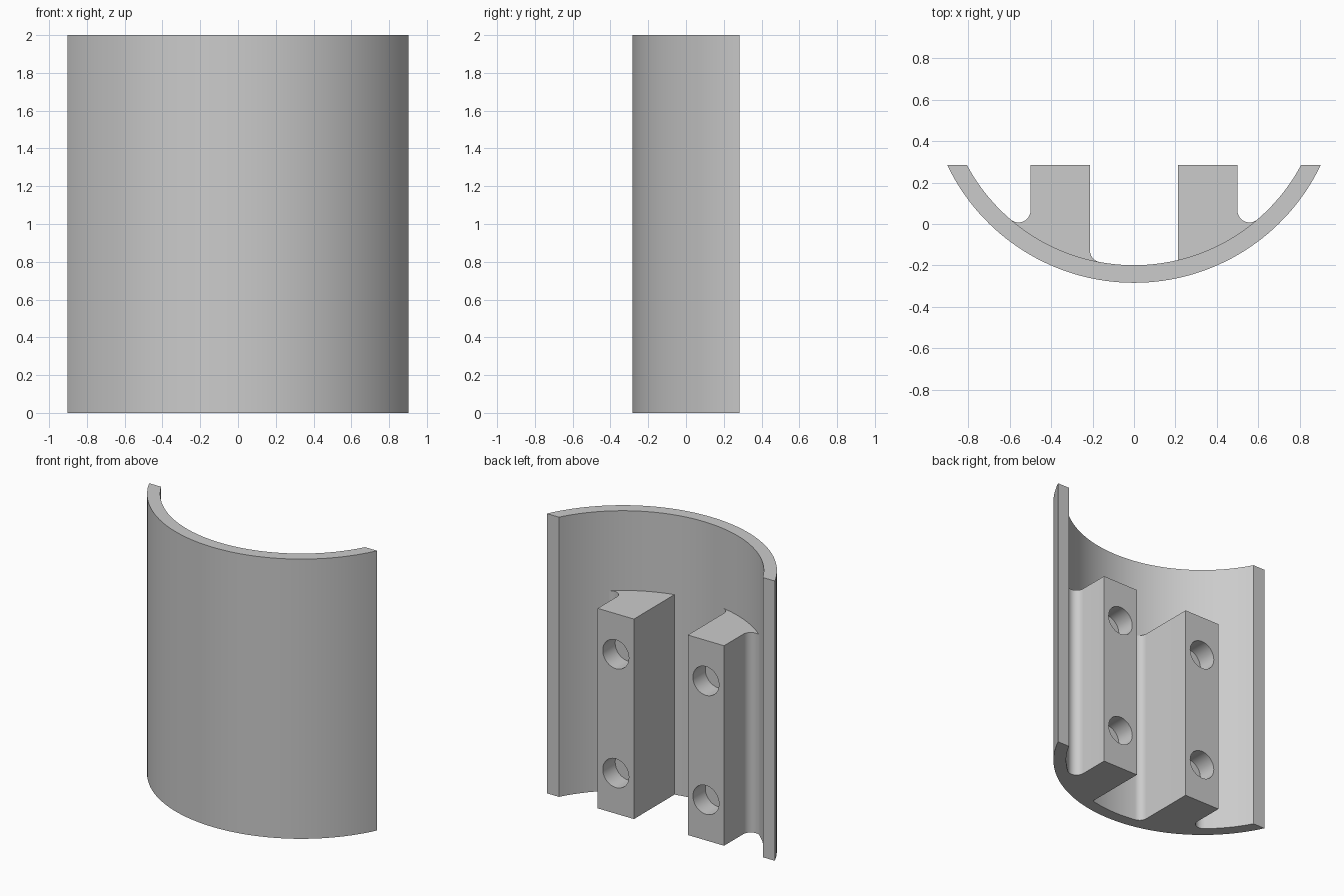
import bpy, bmesh, math

default = bpy.data.objects.get("Cube")
if default:
    bpy.data.objects.remove(default, do_unlink=True)

HEIGHT, BLOCK_HEIGHT = 2.0, 1.43
BACK = 0.284                 # flat rear plane
OUTER, INNER = 1.0, 0.915    # shell radii
CY = OUTER - BACK            # arc centre on the y axis
FILLET, SINK = 0.058, 0.015

grey = bpy.data.materials.new("plain_grey")
grey.use_nodes = True
colour = (0.6, 0.6, 0.6, 1)
grey.diffuse_color = colour
grey.node_tree.nodes["Principled BSDF"].inputs["Base Color"].default_value = colour


def arc(cx, cy, radius, start, end, steps):
    angles = [start + (end - start) * i / steps for i in range(steps + 1)]
    return [(cx + radius * math.cos(a), cy + radius * math.sin(a)) for a in angles]


def extrude_profile(name, points, height):
    bm = bmesh.new()
    face = bm.faces.new([bm.verts.new((x, y, 0)) for x, y in points])
    top = bmesh.ops.extrude_face_region(bm, geom=[face])["geom"]
    verts = [v for v in top if isinstance(v, bmesh.types.BMVert)]
    bmesh.ops.translate(bm, verts=verts, vec=(0, 0, height))
    bmesh.ops.recalc_face_normals(bm, faces=bm.faces)
    mesh = bpy.data.meshes.new(name)
    bm.to_mesh(mesh)
    bm.free()
    obj = bpy.data.objects.new(name, mesh)
    bpy.context.collection.objects.link(obj)
    mesh.materials.append(grey)
    return obj


def select_only(obj):
    bpy.ops.object.select_all(action="DESELECT")
    obj.select_set(True)
    bpy.context.view_layer.objects.active = obj


def smooth(obj):
    select_only(obj)
    bpy.ops.object.shade_smooth_by_angle(angle=math.radians(25))


def block_side(x, away, filleted):
    """Side profile from the wall upward start, plus its angle on the wall."""
    if not filleted:
        y = CY - math.sqrt((INNER + SINK) ** 2 - x * x)
        return [], math.atan2(y - CY, x)
    cx = x + away * FILLET
    cy = CY - math.sqrt((INNER - FILLET) ** 2 - cx * cx)
    end = math.atan2(cy - CY, cx)
    start = -math.pi if away > 0 else 0
    return arc(cx, cy, FILLET, start, end, 12), end


def mounting_block(name, left, right, left_fillet, right_fillet):
    left_curve, a0 = block_side(left, -1, left_fillet)
    right_curve, a1 = block_side(right, 1, right_fillet)
    foot = arc(0, CY, INNER + SINK, a0, a1, 16)
    points = [(right, BACK), (left, BACK)] + left_curve + foot + right_curve[::-1]
    block = extrude_profile(name, points, BLOCK_HEIGHT)
    # Two blind screw holes in the rear face
    for z in (0.29, 1.14):
        bpy.ops.mesh.primitive_cylinder_add(
            vertices=48, radius=0.103, depth=0.28,
            location=((left + right) / 2, BACK, z), rotation=(math.pi / 2, 0, 0))
        cutter = bpy.context.object
        cutter.name = "hole_cutter"
        cutter.hide_render = True
        cutter.data.materials.append(grey)
        select_only(block)
        cut = block.modifiers.new("screw_hole", "BOOLEAN")
        cut.operation, cut.solver, cut.object = "DIFFERENCE", "EXACT", cutter
        bpy.ops.object.modifier_apply(modifier=cut.name)
        bpy.data.objects.remove(cutter, do_unlink=True)
    smooth(block)


# Curved shell, trimmed flat at the rear
outer_end = math.asin((BACK - CY) / OUTER)
inner_end = math.asin((BACK - CY) / INNER)
profile = (arc(0, CY, OUTER, -math.pi - outer_end, outer_end, 64)
           + arc(0, CY, INNER, inner_end, -math.pi - inner_end, 64))
smooth(extrude_profile("curved_shell", profile, HEIGHT))

# Mounting blocks rising from the inside of the shell
mounting_block("left_mounting_block", 0.213, 0.5, False, True)
mounting_block("right_mounting_block", -0.5, -0.213, True, True)
